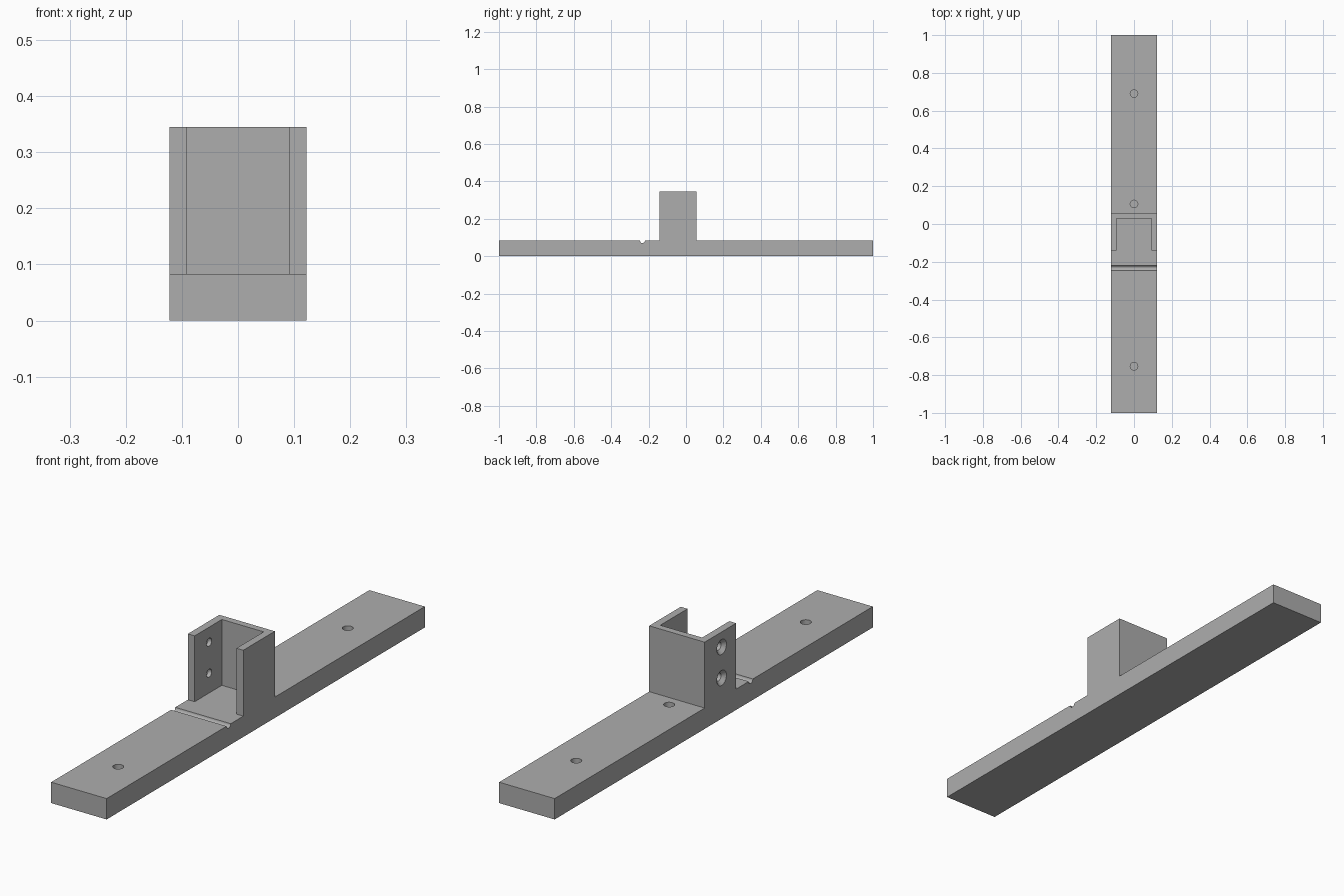
import bpy, bmesh, math
from mathutils import Matrix, Vector

cube = bpy.data.objects.get("Cube")
if cube:
    bpy.data.objects.remove(cube, do_unlink=True)

HALF_W, BASE_H, TOP = 0.122, 0.083, 0.345
FRONT, BACK = -0.141, 0.057          # bracket extent along y
INNER_X, INNER_Y = 0.092, 0.03       # pocket walls
GROOVE_Y, GROOVE_R = -0.233, 0.013

grey = bpy.data.materials.new("plain grey")
grey.use_nodes = True
colour = (0.42, 0.42, 0.42, 1)
grey.diffuse_color = colour
grey.node_tree.nodes["Principled BSDF"].inputs["Base Color"].default_value = colour


def make_object(name, bm):
    bmesh.ops.recalc_face_normals(bm, faces=bm.faces)
    mesh = bpy.data.meshes.new(name)
    bm.to_mesh(mesh)
    bm.free()
    mesh.materials.append(grey)
    obj = bpy.data.objects.new(name, mesh)
    bpy.context.collection.objects.link(obj)
    return obj


def cone(name, start, end, r1, r2):
    """Round solid from start (radius r1) to end (radius r2)."""
    a, b = Vector(start), Vector(end)
    turn = (b - a).to_track_quat('Z', 'Y').to_matrix().to_4x4()
    bm = bmesh.new()
    bmesh.ops.create_cone(bm, cap_ends=True, segments=32, radius1=r1, radius2=r2,
                          depth=(b - a).length,
                          matrix=Matrix.Translation((a + b) / 2) @ turn)
    return make_object(name, bm)


def cut(target, cutter):
    cutter.hide_render = True
    mod = target.modifiers.new(cutter.name, 'BOOLEAN')
    mod.operation, mod.solver, mod.object = 'DIFFERENCE', 'EXACT', cutter
    bpy.context.view_layer.objects.active = target
    bpy.ops.object.modifier_apply(modifier=mod.name)
    bpy.data.objects.remove(cutter, do_unlink=True)


# Base bar and bracket block: one side profile with a round groove, extruded across x
groove = [(GROOVE_Y - GROOVE_R * math.cos(math.pi * i / 12),
           BASE_H - GROOVE_R * math.sin(math.pi * i / 12)) for i in range(13)]
profile = [(-1, 0), (-1, BASE_H)] + groove + [
    (FRONT, BASE_H), (FRONT, TOP), (BACK, TOP), (BACK, BASE_H), (1, BASE_H), (1, 0)]
bm = bmesh.new()
side = bm.faces.new([bm.verts.new((-HALF_W, y, z)) for y, z in profile])
extruded = bmesh.ops.extrude_face_region(bm, geom=[side])["geom"]
bmesh.ops.translate(bm, vec=(2 * HALF_W, 0, 0),
                    verts=[v for v in extruded if isinstance(v, bmesh.types.BMVert)])
body = make_object("bracket_on_base_bar", bm)

# Pocket open to the front and the top
bm = bmesh.new()
size = (2 * INNER_X, INNER_Y - FRONT + 0.04, TOP - BASE_H + 0.1)
centre = (0, (INNER_Y + FRONT - 0.04) / 2, (BASE_H + TOP + 0.1) / 2)
bmesh.ops.create_cube(bm, size=1, matrix=Matrix.Translation(centre) @ Matrix.Diagonal((*size, 1)))
cut(body, make_object("pocket_cutter", bm))

# Blind mounting holes in the bar
for y in (-0.753, 0.106, 0.69):
    cut(body, cone("bar_hole_cutter", (0, y, 0.02), (0, y, BASE_H + 0.05), 0.02, 0.02))

# Countersunk screw holes through one side wall
for z in (0.162, 0.285):
    y = -0.05
    cut(body, cone("screw_hole_cutter", (-HALF_W - 0.05, y, z), (0, y, z), 0.016, 0.016))
    cut(body, cone("countersink_cutter", (-HALF_W - 0.002, y, z),
                   (-HALF_W + 0.016, y, z), 0.032, 0.014))

# Smooth round walls, keep the edges crisp
bpy.ops.object.select_all(action='DESELECT')
body.select_set(True)
bpy.context.view_layer.objects.active = body
bpy.ops.object.shade_smooth_by_angle(angle=math.radians(30))
